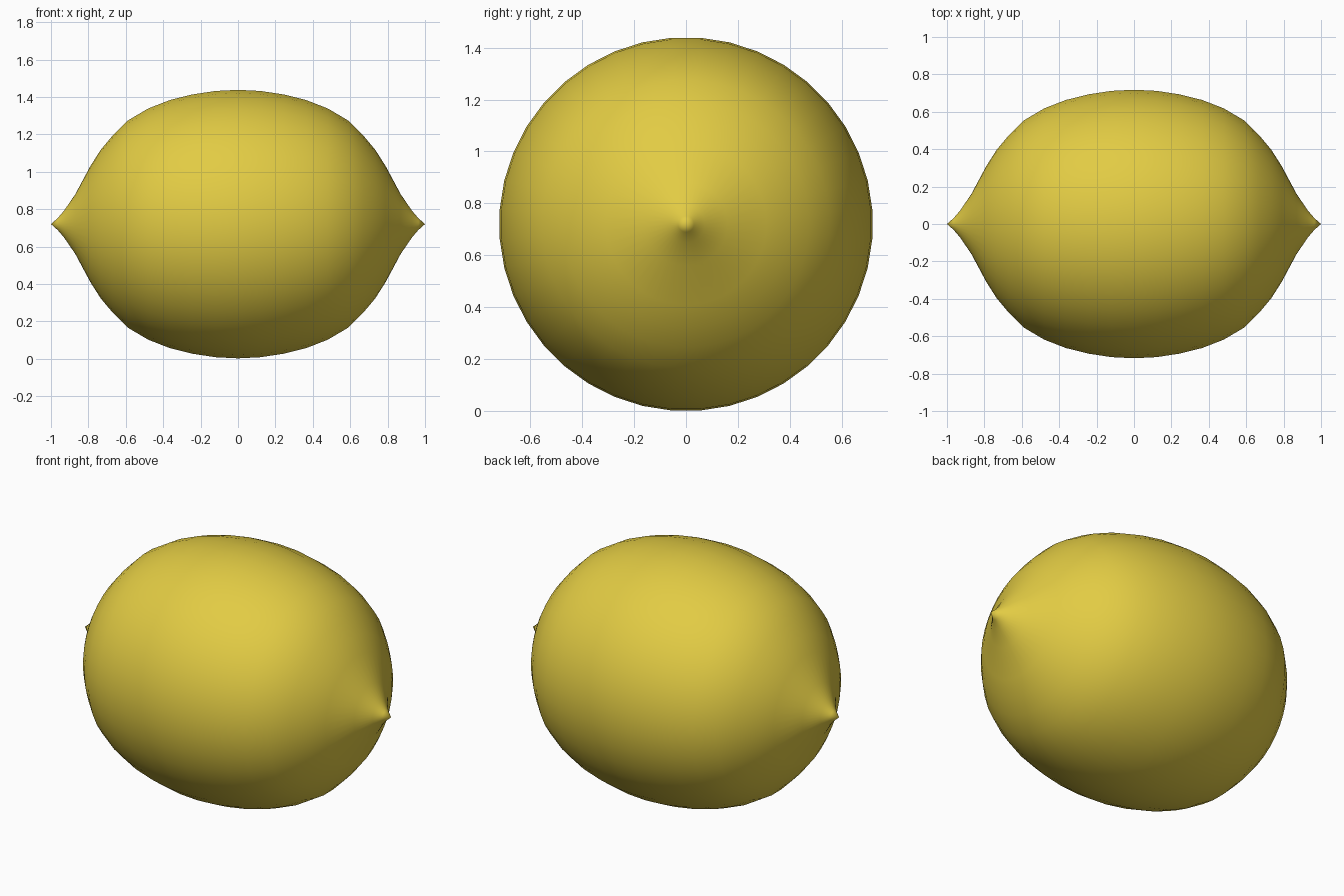
import bpy, bmesh, math
from mathutils import Matrix, Vector

cube = bpy.data.objects.get("Cube")
if cube:
    bpy.data.objects.remove(cube, do_unlink=True)

# Peel colour
peel = bpy.data.materials.new("lemon_yellow")
peel.use_nodes = True
colour = (0.76, 0.6, 0.057, 1)
peel.diffuse_color = colour
peel.node_tree.nodes["Principled BSDF"].inputs["Base Color"].default_value = colour

SEGMENTS = 40
CENTRE_Z = 0.72

# Half profile from the tip to the middle: distance along x, radius
half = [(1, 0), (0.965, 0.031), (0.93, 0.072), (0.87, 0.16), (0.79, 0.31),
        (0.735, 0.397), (0.67, 0.475), (0.59, 0.555), (0.48, 0.62),
        (0.365, 0.665), (0.245, 0.695), (0.12, 0.714), (0, 0.72)]
profile = half + [(-x, r) for x, r in reversed(half[:-1])]

# Fruit body: the profile spun around the x axis
bm = bmesh.new()
turn = Matrix.Rotation(math.pi / SEGMENTS, 3, 'X')
verts = [bm.verts.new(turn @ Vector((x, 0, r))) for x, r in profile]
edges = [bm.edges.new(pair) for pair in zip(verts, verts[1:])]
bmesh.ops.spin(bm, geom=verts + edges, cent=(0, 0, 0), axis=(1, 0, 0),
               angle=math.tau, steps=SEGMENTS)
bmesh.ops.remove_doubles(bm, verts=bm.verts, dist=0.0005)
bmesh.ops.recalc_face_normals(bm, faces=bm.faces)
bmesh.ops.translate(bm, verts=bm.verts, vec=(0, 0, CENTRE_Z))
for face in bm.faces:
    face.smooth = True

mesh = bpy.data.meshes.new("lemon")
bm.to_mesh(mesh)
bm.free()
mesh.materials.append(peel)
lemon = bpy.data.objects.new("lemon", mesh)
bpy.context.collection.objects.link(lemon)
